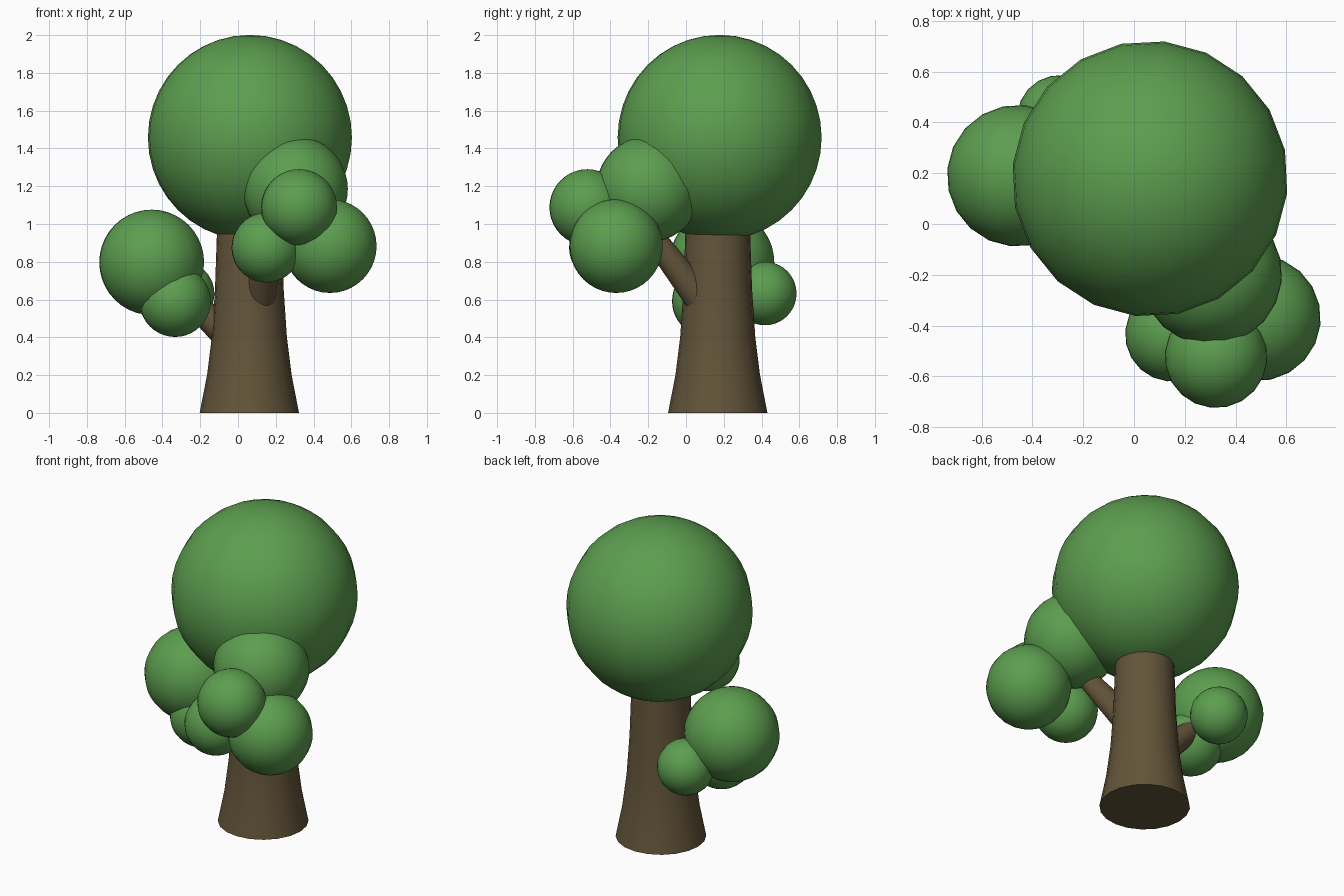
import bpy, bmesh, math
from mathutils import Vector

if "Cube" in bpy.data.objects:
    bpy.data.objects.remove(bpy.data.objects["Cube"])


def material(name, color):
    m = bpy.data.materials.new(name)
    m.diffuse_color = color
    m.use_nodes = True
    m.node_tree.nodes["Principled BSDF"].inputs["Base Color"].default_value = m.diffuse_color
    return m


LEAF = material("leaf_green", (0.107, 0.34, 0.078, 1))
BARK = material("bark_brown", (0.125, 0.09, 0.042, 1))
SIDES = 20


def finish(bm, name, mat, angle):
    bmesh.ops.recalc_face_normals(bm, faces=bm.faces)
    mesh = bpy.data.meshes.new(name)
    bm.to_mesh(mesh)
    bm.free()
    mesh.materials.append(mat)
    ob = bpy.data.objects.new(name, mesh)
    bpy.context.collection.objects.link(ob)
    bpy.ops.object.select_all(action='DESELECT')
    ob.select_set(True)
    bpy.context.view_layer.objects.active = ob
    bpy.ops.object.shade_smooth_by_angle(angle=math.radians(angle))
    return ob


def leaf_ball(name, center, radius):
    bm = bmesh.new()
    bmesh.ops.create_uvsphere(bm, u_segments=SIDES, v_segments=20, radius=radius)
    ob = finish(bm, name, LEAF, 60)
    ob.location = center
    ob.rotation_euler.z = math.radians(-6)


def limb(name, start, end, profile):
    """Tapered round limb; profile holds (fraction along axis, radius)."""
    start, end = Vector(start), Vector(end)
    axis = end - start
    turn = axis.to_track_quat('Z', 'Y')
    bm = bmesh.new()
    rings = []
    for t, r in profile:
        rings.append([bm.verts.new(start + axis * t + turn @ Vector(
            (r * math.cos(2 * math.pi * i / SIDES), r * math.sin(2 * math.pi * i / SIDES), 0)))
            for i in range(SIDES)])
    for a, b in zip(rings, rings[1:]):
        for i in range(SIDES):
            j = (i + 1) % SIDES
            bm.faces.new((a[i], a[j], b[j], b[i]))
    bm.faces.new(rings[0])
    bm.faces.new(rings[-1])
    finish(bm, name, BARK, 40)


# Flared trunk and two branches
limb("trunk", (0.06, 0.168, 0), (0.06, 0.168, 1.0),
     [(0, 0.263), (0.2, 0.224), (0.4, 0.199), (0.65, 0.182), (1, 0.17)])
limb("front_branch", (0.115, 0.1, 0.57), (0.18, -0.25, 1.03), [(0, 0.085), (1, 0.055)])
limb("left_branch", (-0.03, 0.2, 0.38), (-0.4, 0.22, 0.75), [(0, 0.08), (1, 0.055)])

# Main crown
leaf_ball("crown", (0.063, 0.178, 1.458), 0.543)

# Foliage on the front branch
leaf_ball("front_foliage_upper", (0.303, -0.197, 1.185), 0.28)
leaf_ball("front_foliage_right", (0.487, -0.37, 0.883), 0.248)
leaf_ball("front_foliage_left", (0.15, -0.435, 0.875), 0.185)
leaf_ball("front_foliage_tip", (0.323, -0.522, 1.088), 0.202)

# Foliage on the left branch
leaf_ball("left_foliage_main", (-0.457, 0.19, 0.797), 0.279)
leaf_ball("left_foliage_front", (-0.333, 0.115, 0.592), 0.19)
leaf_ball("left_foliage_back", (-0.292, 0.418, 0.632), 0.168)
